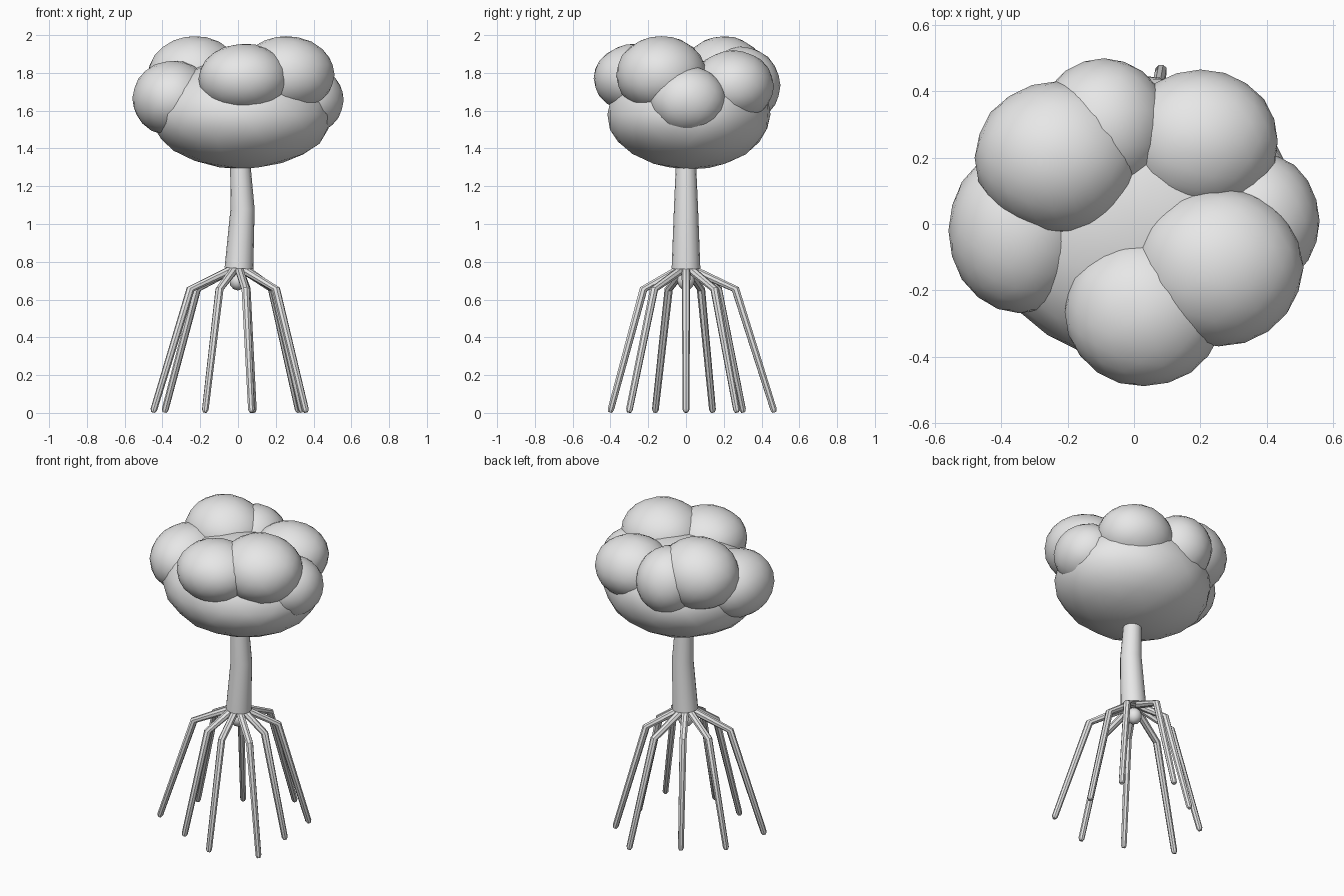
import bpy, bmesh, math, random
from mathutils import Vector, Matrix

random.seed(4)
if "Cube" in bpy.data.objects:
    bpy.data.objects.remove(bpy.data.objects["Cube"], do_unlink=True)

# One plain grey for the whole model
SHADE = (0.8, 0.8, 0.8, 1)
grey = bpy.data.materials.new("plain grey")
grey.use_nodes = True
grey.diffuse_color = SHADE
grey.node_tree.nodes["Principled BSDF"].inputs["Base Color"].default_value = SHADE


def finish(name, bm):
    bmesh.ops.recalc_face_normals(bm, faces=bm.faces)
    mesh = bpy.data.meshes.new(name)
    bm.to_mesh(mesh)
    bm.free()
    mesh.materials.append(grey)
    obj = bpy.data.objects.new(name, mesh)
    bpy.context.collection.objects.link(obj)
    bpy.ops.object.select_all(action="DESELECT")
    obj.select_set(True)
    bpy.context.view_layer.objects.active = obj
    bpy.ops.object.shade_smooth_by_angle(angle=math.radians(40))


def blob(name, centre, radii, jitter=0.0, detail=3):
    """Slightly uneven ellipsoid."""
    bm = bmesh.new()
    bmesh.ops.create_icosphere(bm, subdivisions=detail, radius=1)
    for v in bm.verts:
        v.co = Vector(a * b for a, b in zip(v.co, radii)) * (1 + random.uniform(-jitter, jitter))
    bmesh.ops.translate(bm, verts=bm.verts, vec=centre)
    finish(name, bm)


def tube(name, points, radii, sides):
    """Loft rings of the given radii along a path and cap both ends."""
    bm = bmesh.new()
    points = [Vector(p) for p in points]
    rings = []
    for i, p in enumerate(points):
        along = points[min(i + 1, len(points) - 1)] - points[max(i - 1, 0)]
        turn = Vector((0, 0, 1)).rotation_difference(along.normalized())
        rings.append([bm.verts.new(p + turn @ Vector((radii[i] * math.cos(a), radii[i] * math.sin(a), 0)))
                      for a in (math.tau * k / sides for k in range(sides))])
    for lower, upper in zip(rings, rings[1:]):
        for k in range(sides):
            n = (k + 1) % sides
            bm.faces.new((lower[k], lower[n], upper[n], upper[k]))
    bm.faces.new(rings[0])
    bm.faces.new(rings[-1])
    finish(name, bm)


# Bent trunk and the knob under it
tube("trunk", [(0.005, 0, 0.765), (0.024, 0, 1.08), (0.008, 0, 1.4)], [0.076, 0.064, 0.05], 16)
blob("trunk_knob", (0, 0, 0.7), (0.047, 0.047, 0.052), detail=2)

# Ring of stilt roots, each bent at a knee
reaches = [0.34, 0.42, 0.475, 0.35, 0.414, 0.478, 0.35, 0.408, 0.47]
for i, reach in enumerate(reaches):
    spin = Matrix.Rotation(math.tau * i / len(reaches), 3, "Z")
    path = [(0.02, 0, 0.765), (0.05, 0, 0.752), (reach * 0.56, 0, 0.655),
            (reach - 0.004, 0, 0.018), (reach, 0, 0.003)]
    tube(f"stilt_root_{i + 1}", [spin @ Vector(p) for p in path],
         [0.02, 0.023, 0.022, 0.018, 0.011], 8)

# Broad crown body with rounded leaf clumps on top
blob("crown_body", (0.02, 0.015, 1.58), (0.48, 0.435, 0.29), 0.012)
clumps = [
    ("back_right_clump", (-0.23, 0.2, 1.78), (0.25, 0.23, 0.215)),
    ("back_clump", (-0.09, 0.29, 1.735), (0.2, 0.21, 0.205)),
    ("back_left_clump", (0.2, 0.25, 1.73), (0.235, 0.215, 0.19)),
    ("front_left_clump", (0.255, -0.13, 1.79), (0.255, 0.24, 0.205)),
    ("front_clump", (0.03, -0.265, 1.77), (0.24, 0.225, 0.185)),
    ("right_clump", (-0.345, -0.02, 1.665), (0.215, 0.25, 0.2)),
    ("left_clump", (0.375, 0.01, 1.655), (0.185, 0.205, 0.18)),
]
for name, centre, radii in clumps:
    blob(name, centre, radii, 0.008)
